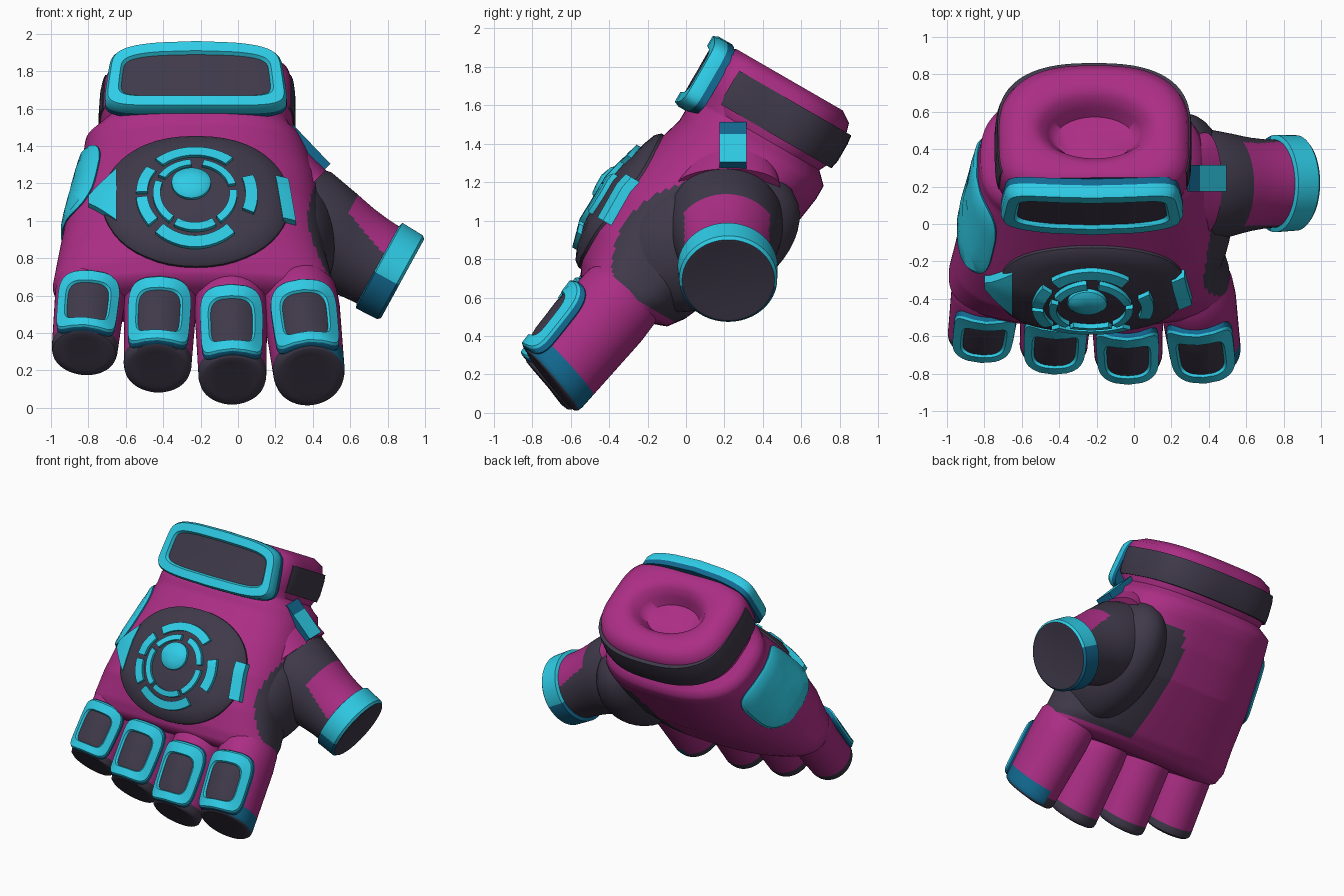
import bpy, bmesh, math
from mathutils import Vector

if "Cube" in bpy.data.objects:
    bpy.data.objects.remove(bpy.data.objects["Cube"])

def material(name, rgb):
    m = bpy.data.materials.new(name)
    m.diffuse_color = (*rgb, 1)
    m.use_nodes = True
    m.node_tree.nodes["Principled BSDF"].inputs["Base Color"].default_value = m.diffuse_color
    return m

MATS = [material("magenta", (0.41, 0.027, 0.235)), material("charcoal", (0.05, 0.041, 0.068)),
        material("cyan", (0.028, 0.60, 0.79)), material("deep blue", (0.006, 0.14, 0.28))]
MAG, DARK, CYAN, BLUE = range(4)

# ---------- helpers ----------
def P(x, t, n):
    """Hand frame: t runs fingertips to wrist, n points out of the back of the hand."""
    return Vector((x, 0.5 * t - 0.866 * n, 0.866 * t + 0.5 * n))

def finish(name, verts, faces, mats, angle=40):
    me = bpy.data.meshes.new(name)
    me.from_pydata(verts, [], faces)
    for m in MATS:
        me.materials.append(m)
    me.polygons.foreach_set("material_index", mats)
    bm = bmesh.new()
    bm.from_mesh(me)
    bmesh.ops.recalc_face_normals(bm, faces=bm.faces)
    bm.to_mesh(me)
    bm.free()
    ob = bpy.data.objects.new(name, me)
    bpy.context.collection.objects.link(ob)
    bpy.ops.object.select_all(action='DESELECT')
    ob.select_set(True)
    bpy.context.view_layer.objects.active = ob
    bpy.ops.object.shade_smooth_by_angle(angle=math.radians(angle))
    return ob

def loft(name, rings, rule, angle=40):
    """Skin closed rings, cap both ends; rule(ring, centre) gives the colour."""
    k = len(rings[0])
    verts = [p for r in rings for p in r]
    faces = [(i * k + j, i * k + (j + 1) % k, (i + 1) * k + (j + 1) % k, (i + 1) * k + j)
             for i in range(len(rings) - 1) for j in range(k)]
    faces += [tuple(range(k)), tuple(range(len(verts) - k, len(verts)))]
    mats = []
    for idx, f in enumerate(faces):
        c = sum((verts[v] for v in f), Vector()) / len(f)
        ring = idx // k if idx < len(faces) - 2 else (0 if idx == len(faces) - 2 else len(rings) - 1)
        mats.append(rule(ring, c))
    return finish(name, verts, faces, mats, angle)

def spow(v, e):
    return math.copysign(abs(v) ** e, v)

def plate(name, f, profile, expo=5.0, k=48):
    """Rounded plate on f(u, v, h); profile rows are (u scale, v scale, height, colour)."""
    rings = []
    for su, sv, h, _ in profile:
        rings.append([f(su * spow(math.cos(a), 2 / expo), sv * spow(math.sin(a), 2 / expo), h)
                      for a in (2 * math.pi * j / k for j in range(k))])
    return loft(name, rings, lambda i, c: profile[i][3], 35)

def slab(name, f, nu, nv, h0, h1, top=CYAN, side=CYAN):
    """Solid strip on f(u, v, h) with u and v from 0 to 1."""
    w = nv + 1
    N = (nu + 1) * w
    verts = [f(i / nu, j / nv, h) for h in (h0, h1) for i in range(nu + 1) for j in range(w)]
    quads = [(i * w + j, i * w + j + 1, (i + 1) * w + j + 1, (i + 1) * w + j)
             for i in range(nu) for j in range(nv)]
    rim = [i * w for i in range(nu)] + [nu * w + j for j in range(nv)]
    rim += [i * w + nv for i in range(nu, 0, -1)] + [j for j in range(nv, 0, -1)]
    faces = quads + [tuple(v + N for v in q) for q in quads]
    walls = [(a, b, b + N, a + N) for a, b in zip(rim, rim[1:] + rim[:1])]
    return finish(name, verts, faces + walls, [top] * len(faces) + [side] * len(walls))

# ---------- palm and cuff body ----------
# t, left x, right x, palm-side n, back-side n
SECTIONS = [(0.30, -0.90, 0.44, 0.42, 0.76), (0.34, -0.97, 0.51, 0.31, 0.83),
            (0.42, -0.99, 0.51, 0.25, 0.87), (0.60, -0.96, 0.47, 0.17, 0.92),
            (0.85, -0.92, 0.45, 0.06, 0.92), (1.10, -0.87, 0.43, 0.00, 0.85),
            (1.30, -0.83, 0.38, -0.03, 0.79), (1.38, -0.82, 0.35, -0.03, 0.79),
            (1.41, -0.78, 0.31, 0.00, 0.77), (1.44, -0.73, 0.28, 0.03, 0.75),
            (1.50, -0.74, 0.30, 0.00, 0.79), (1.66, -0.73, 0.30, 0.00, 0.79),
            (1.73, -0.70, 0.28, 0.02, 0.78), (1.77, -0.63, 0.21, 0.08, 0.72)]
EXPO = 2.6

def section(t):
    t = min(max(t, SECTIONS[0][0]), SECTIONS[-1][0])
    for a, b in zip(SECTIONS, SECTIONS[1:]):
        if t <= b[0]:
            k = (t - a[0]) / (b[0] - a[0])
            l, r, lo, hi = [p + (q - p) * k for p, q in zip(a[1:], b[1:])]
            return (l + r) / 2, (r - l) / 2, (lo + hi) / 2, (hi - lo) / 2

def skin(t, a, h=0.0):
    xc, hx, nc, hn = section(t)
    e = EXPO + (1.6 * min(max((t - 1.40) / 0.08, 0), 1) if math.sin(a) > 0 else 0)  # boxier cuff front
    return P(xc + (hx + h) * spow(math.cos(a), 2 / e), t, nc + (hn + h) * spow(math.sin(a), 2 / e))

def back(x, t, h):
    xc, hx, nc, hn = section(t)
    q = min(abs(x - xc) / hx, 0.98)
    return P(x, t, nc + hn * (1 - q ** EXPO) ** (1 / EXPO) + h)

K = 120
ANG = [2 * math.pi * j / K for j in range(K)]
ts = sorted({s[0] for s in SECTIONS} | {round(0.36 + 0.02 * i, 2) for i in range(50)})
rings = [[skin(t, a) for a in ANG] for t in ts]
# funnel-shaped wrist opening
for t, hx, hn in [(1.77, 0.34, 0.24), (1.74, 0.29, 0.19), (1.68, 0.25, 0.16), (1.62, 0.21, 0.135)]:
    rings.append([P(-0.21 + hx * math.cos(a), t, 0.41 + hn * math.sin(a)) for a in ANG])

def body_colour(i, c):
    # dark thumb-side panel wrapping onto the palm
    t, n = 0.5 * c.y + 0.866 * c.z, -0.866 * c.y + 0.5 * c.z
    left = -0.05 + 0.4 * (t - 0.75) ** 2 if n < 0.35 else 0.3
    return DARK if 0.37 < t < 1.2 and c.x > left and n < 0.77 - 1.3 * (t - 0.68) ** 2 else MAG

loft("palm_and_cuff", rings, body_colour, 60)

# ---------- fingers with armour plates ----------
FINGERS = [("little", (-0.82, -0.60, 0.31), (-0.78, -0.31, 0.69), 0.175, 0.16),
           ("ring", (-0.43, -0.65, 0.23), (-0.41, -0.33, 0.66), 0.18, 0.175),
           ("middle", (-0.03, -0.70, 0.17), (-0.04, -0.37, 0.62), 0.18, 0.18),
           ("index", (0.38, -0.68, 0.19), (0.33, -0.33, 0.61), 0.19, 0.21)]
for name, tip, root, rx, rn in FINGERS:
    tip, root = Vector(tip), Vector(root)
    axis = root - tip
    side = Vector((1, 0, 0))
    side = (side - axis * side.dot(axis) / axis.length_squared).normalized()
    up = side.cross(axis).normalized()
    if up.z < 0:
        up = -up

    def fp(s, a, h, tip=tip, axis=axis, side=side, up=up, rx=rx, rn=rn):
        g = 1 + 0.1 * max(s, 0)
        s -= max(1 - s, 0) * 0.13 * (1 - math.cos(a)) / 2     # slanted fingertip
        return tip + axis * s + side * (rx * g + h) * math.sin(a) + up * (rn * g + h) * math.cos(a)

    rows = [(0.0, -0.06), (0.0, -0.02), (0.02, -0.005), (0.06, 0), (0.12, 0), (0.2, 0),
            (0.3, 0), (0.5, 0), (0.8, 0), (1.0, -0.01), (1.15, -0.06)]

    def finger_colour(i, c, name=name):
        if i < 2 or (i < 4 and name != "index"):
            return DARK
        if name == "index" and i < 5 and c.x > 0.36:
            return BLUE
        return DARK if i < 4 else MAG

    loft(name + "_finger", [[fp(s, a, h) for a in ANG[::2]] for s, h in rows], finger_colour)
    plate(name + "_finger_plate",
          lambda u, v, h, fp=fp: fp(0.42 + 0.40 * (v - 0.08 * (1 - v * v)), 0.90 * u, h),
          [(1.14, 1, -0.03, BLUE), (1.12, 1, 0.008, BLUE), (1.0, 0.97, 0.025, CYAN), (0.94, 0.93, 0.035, CYAN),
           (0.66, 0.64, 0.035, CYAN), (0.63, 0.61, 0.02, DARK), (0.4, 0.4, 0.025, DARK), (0.1, 0.1, 0.025, DARK)], 4.5)

# ---------- thumb ----------
tip, root = Vector((0.88, 0.22, 0.69)), Vector((0.22, 0.20, 1.06))
axis = root - tip
up = Vector((0.48, 0, 0.877))
rows = [(0.01, 0.19), (0.0, 0.225), (0.0, 0.24), (0.02, 0.255), (0.19, 0.26), (0.20, 0.235), (0.25, 0.237),
        (0.3, 0.24), (0.35, 0.245), (0.4, 0.25), (0.45, 0.257), (0.5, 0.265), (0.56, 0.275), (0.8, 0.31), (1.0, 0.28)]

def thumb_colour(i, c):
    high = (c - tip).dot(up)
    along = (c - tip).dot(axis.normalized())
    if i < 2:
        return DARK
    if i < 5:
        return CYAN if high > -0.04 else BLUE
    return MAG if high > 0.06 + 0.35 * (along - 0.13) and i < 12 else DARK

loft("thumb", [[tip + axis * s + Vector((0, r * math.cos(a), 0)) + up * r * math.sin(a) for a in ANG]
               for s, r in rows], thumb_colour)

# dark thumb web
d1, d2 = Vector((0, 0.9, 0.43)), Vector((0, -0.43, 0.9))
rings = []
for i in range(1, 24):
    b = math.pi * i / 24
    rings.append([Vector((0.27, 0.10, 0.91)) - d1 * 0.52 * math.cos(b)
                  + Vector((0.26 * math.sin(b) * math.cos(a), 0, 0)) + d2 * 0.35 * math.sin(b) * math.sin(a)
                  for a in ANG[::2]])
loft("thumb_web", rings, lambda i, c: DARK, 60)

# ---------- back-of-hand pad ----------
plate("back_pad", lambda u, v, h: back(-0.225 + 0.5 * u, 0.785 + 0.41 * v, h),
      [(1, 1, -0.05, DARK), (1, 1, 0.015, DARK), (0.94, 0.94, 0.035, DARK), (0.8, 0.8, 0.04, DARK),
       (0.6, 0.6, 0.04, DARK), (0.4, 0.4, 0.04, DARK), (0.15, 0.15, 0.04, DARK)], 2.2)

ARCS = [(0.255, 0.315, 50, 132), (0.255, 0.315, 145, 178), (0.255, 0.315, 184, 218),
        (0.255, 0.315, 228, 312), (0.27, 0.335, -20, 22), (0.185, 0.225, 15, 78),
        (0.185, 0.225, 96, 150), (0.185, 0.225, 160, 232), (0.185, 0.225, 240, 300), (0.185, 0.225, 308, 365)]
for i, (r0, r1, a0, a1) in enumerate(ARCS):
    def arc(u, v, h, r0=r0, r1=r1, a0=a0, a1=a1):
        a, r = math.radians(a0 + (a1 - a0) * u), r0 + (r1 - r0) * v
        return back(-0.23 + r * math.cos(a), 0.765 + r * math.sin(a), h)
    slab(f"dial_segment_{i + 1}", arc, 12, 1, 0.02, 0.065)

plate("dial_button", lambda u, v, h: back(-0.25 + 0.105 * u, 0.83 + 0.10 * v, h),
      [(1, 1, 0.02, CYAN), (1, 1, 0.06, CYAN), (0.8, 0.8, 0.075, CYAN), (0.3, 0.3, 0.08, CYAN)], 2, 32)
slab("pad_bar", lambda u, v, h: back(0.20 + 0.07 * v + 0.04 * (1 - u), 0.65 + 0.27 * u, h), 8, 2, -0.02, 0.05)
slab("pad_wedge", lambda u, v, h: back(-0.80 + 0.15 * v, 0.80 + (u - 0.5) * (0.05 + 0.30 * v), h),
     6, 4, -0.03, 0.045)

# ---------- wrist plate, strap and side guards ----------
plate("wrist_plate", lambda u, v, h: P(-0.225 + (0.475 - 0.025 * v) * u, 1.57 + (0.21 - 0.02 * u * u) * v,
                                       0.80 - 0.04 * u * u + h),
      [(1, 1, -0.05, BLUE), (1, 1, -0.01, CYAN), (1, 1, 0.03, CYAN), (0.97, 0.94, 0.06, CYAN),
       (0.86, 0.66, 0.06, CYAN), (0.83, 0.60, 0.04, DARK), (0.5, 0.35, 0.04, DARK), (0.15, 0.1, 0.04, DARK)], 6, 64)

def strap(u, v, h):
    a = math.radians(157 + 226 * u)
    return skin(1.48 + 0.20 * v, a, h if h < 0 else 0.007 + h * max(0, -math.sin(a)))

slab("wrist_strap", strap, 56, 4, -0.02, 0.022, DARK, DARK)
plate("outer_side_guard", lambda u, v, h: skin(1.025 + 0.25 * v, math.radians(175 - 37 * u), h),
      [(1, 1, -0.03, BLUE), (1, 1, 0.008, CYAN), (0.92, 0.92, 0.02, CYAN), (0.6, 0.6, 0.022, CYAN),
       (0.2, 0.2, 0.022, CYAN)], 3.5)
# slope between cuff and thumb, with its cyan bar
web = [(0.14, 0.26, 1.42, 0.10), (0.22, 0.25, 1.34, 0.17), (0.30, 0.23, 1.26, 0.24), (0.38, 0.22, 1.18, 0.27)]
loft("thumb_bridge", [[Vector((x, y, z)) + Vector((0.6, 0, 0.6)) * 0.15 * math.sin(a)
                       + Vector((0, r * math.cos(a), 0)) for a in ANG[::2]] for x, y, z, r in web],
     lambda i, c: MAG, 60)
for name, u0, u1, colour in [("bridge_bar_top", 0, 0.3, BLUE), ("bridge_bar", 0.3, 1, CYAN)]:
    slab(name, lambda u, v, h: Vector((0.28 + 0.20 * (u0 + (u1 - u0) * u) + 0.7 * h, 0.175 + 0.14 * v,
                                       1.50 - 0.21 * (u0 + (u1 - u0) * u) + 0.7 * h)),
         3, 1, -0.07, 0.02, colour, BLUE)
